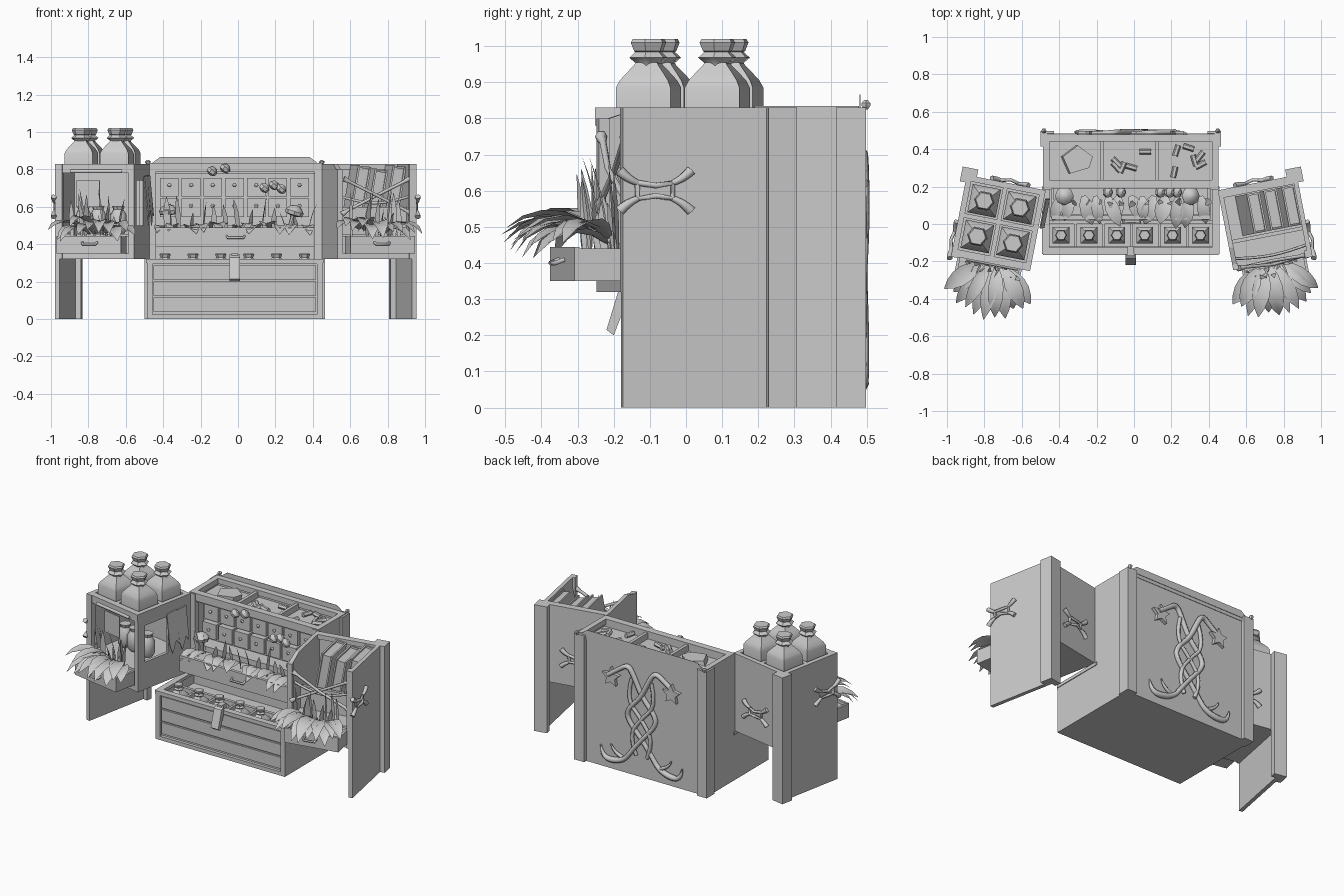
import bpy, bmesh, random
from math import sin, cos, pi, radians, sqrt
from mathutils import Matrix, Vector

random.seed(4)
I = Matrix()
T = Matrix.Translation
R = Matrix.Rotation
U = random.uniform


def mesh(name, verts, faces, M=I, smooth=False, solid=True):
    bm = bmesh.new()
    vs = [bm.verts.new(M @ Vector(v)) for v in verts]
    for f in faces:
        bm.faces.new([vs[i] for i in f])
    if solid:
        bmesh.ops.recalc_face_normals(bm, faces=bm.faces)
    for f in bm.faces:
        f.smooth = smooth
    me = bpy.data.meshes.new(name)
    bm.to_mesh(me)
    bm.free()
    if smooth:
        me.set_sharp_from_angle(angle=radians(40))
    ob = bpy.data.objects.new(name, me)
    bpy.context.collection.objects.link(ob)
    return ob


def boxes(name, specs, M=I):
    vs, fs = [], []
    for x0, x1, y0, y1, z0, z1 in specs:
        b = len(vs)
        vs += [(x, y, z) for x in (x0, x1) for y in (y0, y1) for z in (z0, z1)]
        fs += [[b + i for i in f] for f in ((0, 1, 3, 2), (4, 5, 7, 6), (0, 1, 5, 4),
                                            (2, 3, 7, 6), (0, 2, 6, 4), (1, 3, 7, 5))]
    return mesh(name, vs, fs, M)


def prism(name, pts, ext, M=I):
    n, e = len(pts), Vector(ext)
    vs = [Vector(p) for p in pts] + [Vector(p) + e for p in pts]
    fs = [list(range(n)), list(range(n, 2 * n))]
    fs += [[i, (i + 1) % n, n + (i + 1) % n, n + i] for i in range(n)]
    return mesh(name, vs, fs, M)


def lathe(name, prof, n, M=I, turn=0.0):
    vs = [(r * cos(turn + 2 * pi * i / n), r * sin(turn + 2 * pi * i / n), z)
          for r, z in prof for i in range(n)]
    fs = [[k * n + i, k * n + (i + 1) % n, (k + 1) * n + (i + 1) % n, (k + 1) * n + i]
          for k in range(len(prof) - 1) for i in range(n)]
    fs += [list(range(n)), list(range(len(vs) - n, len(vs)))]
    return mesh(name, vs, fs, M, True)


def tube(name, pts, r, M=I, kind='POLY', taper=None):
    cu = bpy.data.curves.new(name, 'CURVE')
    cu.dimensions = '3D'
    cu.bevel_depth, cu.bevel_resolution, cu.use_fill_caps = r, 1, True
    cu.resolution_u = 4
    s = cu.splines.new(kind)
    s.points.add(len(pts) - 1)
    for i, p in enumerate(pts):
        s.points[i].co = (*(M @ Vector(p)), 1)
        s.points[i].radius = taper[i] if taper else 1
    if kind == 'NURBS':
        s.order_u, s.use_endpoint_u = 3, True
    ob = bpy.data.objects.new(name, cu)
    bpy.context.collection.objects.link(ob)


def leaf(name, base, az, e0, e1, length, width, M=I):
    # creased blade; az 0 points to -y, elevation runs from e0 to e1
    p, vs, n = Vector(base), [], 5
    d, side = Vector((sin(az), -cos(az), 0)), Vector((cos(az), sin(az), 0))
    for i in range(n + 1):
        t = i / n
        w = width / 2 * (0.3, .75, 1, .95, .6, .04)[i]
        vs += [p - side * w, p - Vector((0, 0, w * .3)), p + side * w]
        e = radians(e0 + (e1 - e0) * t)
        p = p + (d * cos(e) + Vector((0, 0, sin(e)))) * length / n
    fs = [[3 * i + j, 3 * i + j + 1, 3 * i + j + 4, 3 * i + j + 3] for i in range(n) for j in (0, 1)]
    mesh(name, vs, fs, M, True, False)


def bottle(name, M):
    q = sqrt(2)
    lathe(name + "_body", [(r * q, z) for r, z in ((.077, 0), (.077, .085), (.068, .105), (.05, .128),
                                                   (.034, .147), (.03, .155))], 4, M, pi / 4)
    lathe(name + "_neck_and_cork", [(.034, .14), (.036, .152), (.056, .168), (.038, .184), (.042, .186),
                                    (.052, .21), (.046, .22)], 6, M)


def bone_bracket(name, M):
    # forked clasp in the local y-z plane
    tube(name + "_bars", [(0, -.05, .022), (.012, 0, .014), (0, .05, .022), (0, .05, -.022), (.012, 0, -.014),
                          (0, -.05, -.022), (0, -.05, .022)], .009, M)
    for s in (-1, 1):
        for t in (-1, 1):
            tube(name + "_fork", [(0, s * .045, t * .02), (.006, s * .075, t * .03), (0, s * .1, t * .055)],
                 .012, M, 'NURBS', [.7, 1, 1.3])


# ---- main cabinet: C shifts its symmetric layout slightly left
C = T((-.017, 0, 0))
side = [b for s in (-1, 1) for b in
        ((s * .47, s * .445, .2, .475, 0, .83), (s * .47, s * .445, -.15, .2, 0, .32))]
boxes("cabinet_carcass", side + [(-.47, .47, .45, .475, 0, .83), (-.47, .47, -.14, .46, 0, .02),
                                 (-.45, .45, .2, .22, .2, .5), (-.45, .45, .3, .32, .48, .78),
                                 (-.45, .45, .2, .46, .775, .785), (-.45, .45, .2, .3, .48, .5)], C)
boxes("cabinet_front_frame", [(-.47, .47, .19, .235, .785, .835)] +
      [(s * .47, s * .425, .185, .22, .32, .83) for s in (-1, 1)], C)
boxes("top_tray_rim", [(-.47, .47, .44, .478, .8, .835), (-.165, -.145, .23, .45, .78, .825),
                       (.13, .15, .23, .45, .78, .825)] +
      [(s * .47, s * .435, .2, .478, .8, .835) for s in (-1, 1)], C)
prism("back_crest", [(-.46, .48, .82), (.46, .48, .82), (.4, .48, .866), (-.4, .48, .866)], (0, .003, 0), C)
for s in (-1, 1):
    boxes("back_corner_post", [(s * .41, s * .482, .47, .498, 0, .83), (s * .455, s * .482, .415, .498, 0, .83)], C)
    lathe("post_knob", [(.006, 0), (.014, .01), (.014, .018), (.005, .026)], 6, C @ T((s * .465, .498, .825)))

# ---- lower chest
boxes("chest_front_panel", [(-.46, .46, -.14, -.12, 0, .31)], C)
boxes("chest_front_frame", [(-.47, .47, -.16, -.13, 0, .025), (-.47, .47, -.165, -.125, .295, .32)] +
      [(s * .47, s * .44, -.16, -.13, 0, .31) for s in (-1, 1)], C)
boxes("chest_slats", [(-.435, .435, -.152, -.14, .04 + .085 * i, .115 + .085 * i) for i in range(3)], C)
boxes("chest_tray", [(-.45, .45, -.13, .2, .22, .235), (-.45, .45, .0, .02, .23, .3)] +
      [(-.305 + .15 * i, -.29 + .15 * i, -.13, .01, .23, .295) for i in range(5)], C)
boxes("chest_rim", [(s * .475, s * .435, -.16, .2, .3, .32) for s in (-1, 1)], C)
for i in range(6):
    bottle("small_bottle", C @ T((-.373 + .149 * i, -.06, .222)) @ Matrix.Scale(.58, 4))
prism("chest_latch", [(-.045, -.16, .345), (-.045, -.185, .33), (-.045, -.22, .215), (-.045, -.2, .2),
                      (-.045, -.165, .29)], (.055, 0, 0))
boxes("latch_hinge", [(-.035, 0, -.17, -.12, .315, .35)])

# ---- card drawers in the upper recess
for row, z in enumerate((.655, .545)):
    for i in range(7):
        x = -.4 + .116 * i
        boxes("card_drawer", [(x, x + .1, .245 - .02 * row, .3, z, z + .1)], C)
        lathe("drawer_knob", [(.005, 0), (.012, .01), (.004, .016)], 6,
              C @ T((x + .05, .245 - .02 * row, z + .06)) @ R(pi / 2, 4, 'X'))
# long herb drawer with handle
boxes("long_drawer", [(-.425, .425, .025, .045, .385, .49), (-.425, .425, .04, .22, .385, .4),
                      (-.425, -.41, .04, .22, .385, .48), (.41, .425, .04, .22, .385, .48),
                      (-.41, .41, .05, .2, .4, .465)], C)
tube("long_drawer_handle", [(-.06, .03, .445), (-.055, .005, .435), (.03, .005, .435), (.035, .03, .445)], .007)
for i in range(13):
    x = -.38 + .063 * i
    leaf("long_drawer_leaf", (x, .15, .49), U(-.5, .5), U(20, 40), U(-75, -45), U(.15, .2), U(.06, .09), C)
    leaf("standing_leaf", (x + .02, .12, .46), U(-1.5, 1.5), 85, U(55, 85), U(.1, .22), U(.025, .045), C)
for x in (-.35, .29):
    lathe("mushroom", [(.012, 0), (.014, .08), (.045, .085), (.05, .105), (.03, .13), (.005, .138)], 8,
          C @ T((x, .15, .475)) @ R(U(-.3, .3), 4, 'Y'))
for x, z in ((-.14, .79), (-.07, .805), (.14, .7), (.19, .715), (.23, .695)):
    lathe("hanging_root", [(.008, -.022), (.027, -.012), (.03, .008), (.01, .025)], 7,
          T((x, .17, z)) @ R(.7, 4, 'Y'))

# ---- minerals in the top tray
prism("rock", [(-.39, .36, .785), (-.35, .27, .785), (-.25, .3, .785), (-.23, .36, .785), (-.31, .42, .785)],
      (.01, 0, .035))
for i in range(11):
    x = U(-.1, .08) if i < 5 else U(.19, .37)
    lathe("mineral_stick", [(.015, -.03), (.015, .03)], 6,
          T((x, U(.27, .41), .803)) @ R(U(0, pi), 4, 'Z') @ R(pi / 2, 4, 'X'))

# ---- back ornament: two crossing vines with stars on top
for s in (-1, 1):
    pts = [(.24, .62), (.17, .67), (.1, .72), (.06, .66), (0, .53), (-.1, .43), (-.1, .36), (0, .25),
           (.07, .16), (.12, .09), (.21, .06), (.29, .07), (.3, .14)]
    tube("back_vine", [(s * x, .486 + .006 * s * cos(i * .8), z) for i, (x, z) in enumerate(pts)], .015, C,
         'NURBS', [1, 1, 1.1, 1.1, 1.1, 1, 1, 1, 1, 1.1, 1.3, 1, .3])
    tube("vine_branch", [(s * .14, .485, .1), (s * .2, .49, .12), (s * .22, .49, .17)], .012, C, 'NURBS', [1, 1, .3])
    tube("vine_inner_strand", [(s * .07, .485, .64), (s * .11, .49, .5), (0, .49, .39), (-s * .09, .49, .26),
                               (-s * .04, .485, .14)], .012, C, 'NURBS')
    star = [(s * .22 + r * sin(k * pi / 5), .475, .61 + r * cos(k * pi / 5))
            for k in range(10) for r in ((.065, .032)[k % 2],)]
    prism("vine_star", star, (0, .022, 0), C)

# ---- wings: local +x outward, +y back; left wing is mirrored
right = T((.70, .01, 0)) @ R(radians(11), 4, 'Z')
left = T((-.724, .01, 0)) @ R(radians(-11), 4, 'Z') @ Matrix.Diagonal((-1, 1, 1, 1))
for name, M in (("right", right), ("left", left)):
    boxes(name + "_wing_carcass", [(.19, .215, -.23, .215, 0, .83), (-.215, .215, .195, .215, .32, .83),
                                   (-.215, .2, -.21, .2, .32, .345), (-.2, .2, -.21, .2, .44, .455)], M)
    boxes(name + "_wing_front_frame", [(-.215, -.185, -.22, -.19, .32, .8), (.175, .215, -.23, -.19, .32, .83),
                                       (-.2, .2, -.22, -.19, .32, .35)], M)
    boxes(name + "_wing_post", [(.16, .245, .215, .255, 0, .83), (.21, .245, .175, .255, 0, .83)], M)
    boxes(name + "_wing_drawer", [(-.17, .18, -.36, -.345, .35, .445), (-.17, -.155, -.35, -.2, .35, .44),
                                  (.165, .18, -.35, -.2, .35, .44), (-.16, .17, -.35, -.2, .35, .425)], M)
    tube(name + "_wing_drawer_handle", [(-.04, -.36, .41), (-.035, -.385, .4), (.035, -.385, .4),
                                        (.04, -.36, .41)], .007, M)
    bone_bracket(name + "_side_clasp", M @ T((.22, -.14, .6)))
    bone_bracket(name + "_back_clasp", M @ T((-.02, .222, .5)) @ R(pi / 2, 4, 'Z'))
    for i in range(11):
        a = -.9 + .18 * i
        leaf(name + "_drooping_leaf", (-.1 + .016 * i, -.24, .45 + U(0, .04)), a * .85, U(28, 45), U(-80, -50),
             U(.22, .25) + .07 * cos(a * 1.6), U(.07, .1), M)
        leaf(name + "_upright_leaf", (-.14 + .026 * i, -.25 + U(-.03, .03), .42), U(-1.5, 1.5), 88, U(66, 88),
             U(.1, .26), U(.02, .04), M)
    for i in range(2):
        leaf(name + "_spiky_stem", (-.05 + .1 * i, -.24, .44), .3, 85, 65, .26, .012, M)

# right wing: chamfered inner panel, leaning books, crossed bones
prism("right_inner_panel", [(-.215, -.22, .32), (-.215, .2, .32), (-.215, .2, .83), (-.215, -.1, .83),
                            (-.215, -.22, .79)], (.025, 0, 0), right)
boxes("right_inner_shelf", [(-.19, .19, -.08, -.06, .455, .6)], right)
boxes("right_top_trim", [(-.2, .2, .17, .2, .8, .83)], right)
for i in range(3):
    x, h = -.13 + .095 * i, (.37, .35, .37)[i]
    boxes("leaning_book", [(0, .01, -.05, .165, 0, h), (.062, .072, -.05, .165, 0, h),
                           (0, .072, .155, .165, 0, h), (.008, .064, -.04, .16, .008, h - .012)],
          right @ T((x, 0, .46)) @ R(.17, 4, 'Y'))
for s in (-1, 1):
    tube("crossed_bone", [(s * .19, -.215, .56), (s * .16, -.215, .58), (0, -.22 - s * .01, .66),
                          (-s * .15, -.215, .735), (-s * .18, -.215, .75)], .011, right, 'POLY', [1.6, .9, .8, .9, 1.6])
tube("book_strap", [(-.2, -.16, .66), (-.08, -.18, .62), (.08, -.18, .62), (.2, -.16, .66)], .008, right, 'NURBS')

# left wing: windowed inner panel, bottle rack on top, hanging rod
boxes("left_inner_panel", [(-.215, -.195, -.21, -.16, .32, .83), (-.215, -.195, .03, .2, .32, .83),
                           (-.215, -.195, -.16, .03, .32, .5), (-.215, -.195, -.16, .03, .74, .83)], left)
boxes("left_bottle_rack", [(-.2, .2, -.2, .2, .785, .8), (-.215, .215, -.225, -.185, .78, .83),
                           (-.215, .215, .185, .215, .78, .83), (-.012, .012, -.2, .2, .79, .828),
                           (-.2, .2, -.012, .012, .79, .828), (-.215, -.185, -.21, .2, .78, .83),
                           (.185, .215, -.21, .2, .78, .83)], left)
for x in (-.097, .097):
    for y in (-.097, .097):
        bottle("large_bottle", left @ T((x, y, .80)))
tube("left_hanging_rod", [(-.15, -.225, .79), (.13, -.225, .79)], .011, left)
for x in (-.09, .02, .1):
    lathe("left_shelf_jar", [(.03, 0), (.045, .02), (.045, .1), (.028, .13), (.035, .15)], 8, left @ T((x, -.02, .455)))
boxes("left_pinned_sheet", [(-.02, .11, -.185, -.18, .6, .74)], left)
for y in (.06, .14):
    prism("hanging_cloth", [(-.22, y - .05, .76), (-.22, y + .03, .77), (-.24, y + .035, .55), (-.24, y + .01, .58),
                            (-.24, y - .02, .5), (-.24, y - .045, .56)], (-.006, 0, 0), left)
